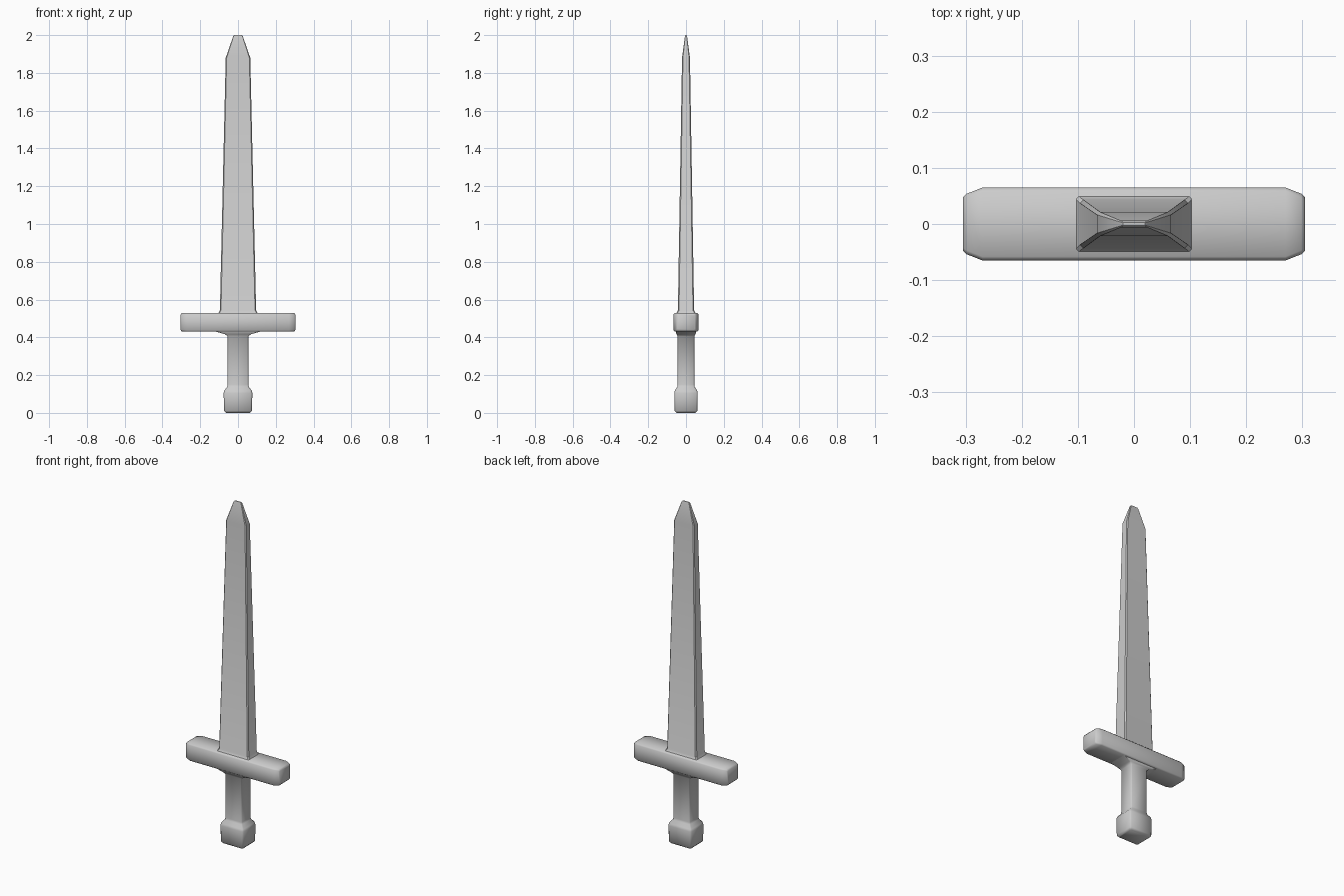
import bpy, bmesh, math

if "Cube" in bpy.data.objects:
    bpy.data.objects.remove(bpy.data.objects["Cube"])


def loft(name, rings, axis, angle):
    """Skin chamfered rectangles: (position, half_a, half_b, chamfer, centre_b)."""
    bm = bmesh.new()
    loops = []
    for pos, a, b, c, mid in rings:
        outline = [(a, c - b), (a, b - c), (a - c, b), (c - a, b),
                   (-a, b - c), (-a, c - b), (c - a, -b), (a - c, -b)]
        loop = []
        for u, v in outline:
            co = (u, v, pos) if axis == 'Z' else (pos, u, v + mid)
            loop.append(bm.verts.new(co))
        loops.append(loop)
    for low, high in zip(loops, loops[1:]):
        for i in range(8):
            j = (i + 1) % 8
            bm.faces.new((low[i], low[j], high[j], high[i]))
    bm.faces.new(loops[0])
    bm.faces.new(loops[-1])
    bmesh.ops.recalc_face_normals(bm, faces=bm.faces)
    mesh = bpy.data.meshes.new(name)
    bm.to_mesh(mesh)
    bm.free()
    obj = bpy.data.objects.new(name, mesh)
    bpy.context.collection.objects.link(obj)
    bpy.ops.object.select_all(action='DESELECT')
    obj.select_set(True)
    bpy.context.view_layer.objects.active = obj
    bpy.ops.object.shade_smooth_by_angle(angle=math.radians(angle))
    return obj


# Tapering blade with a flared root and a clipped tip
loft("blade", [
    (0.527, 0.104, 0.051, 0.004, 0),
    (0.532, 0.102, 0.048, 0.005, 0),
    (0.543, 0.096, 0.043, 0.006, 0),
    (1.88, 0.065, 0.021, 0.005, 0),
    (1.993, 0.026, 0.006, 0.002, 0),
    (2.0, 0.020, 0.003, 0.001, 0),
], 'Z', 30)

# Crossguard, mirrored stations along x
half_guard = [
    (0.270, 0.065, 0.050, 0.007, 0.48),
    (0.298, 0.054, 0.048, 0.007, 0.48),
    (0.305, 0.047, 0.040, 0.005, 0.48),
]
loft("crossguard", [(-r[0], *r[1:]) for r in reversed(half_guard)] + half_guard,
     'X', 50)

# Grip with pommel below and a collar spreading into the guard
loft("grip_and_pommel", [
    (0.0, 0.064, 0.050, 0.006, 0),
    (0.011, 0.074, 0.060, 0.008, 0),
    (0.105, 0.076, 0.062, 0.008, 0),
    (0.118, 0.073, 0.059, 0.008, 0),
    (0.138, 0.057, 0.046, 0.007, 0),
    (0.150, 0.055, 0.044, 0.006, 0),
    (0.405, 0.055, 0.044, 0.006, 0),
    (0.416, 0.068, 0.050, 0.006, 0),
    (0.433, 0.125, 0.055, 0.006, 0),
], 'Z', 50)
